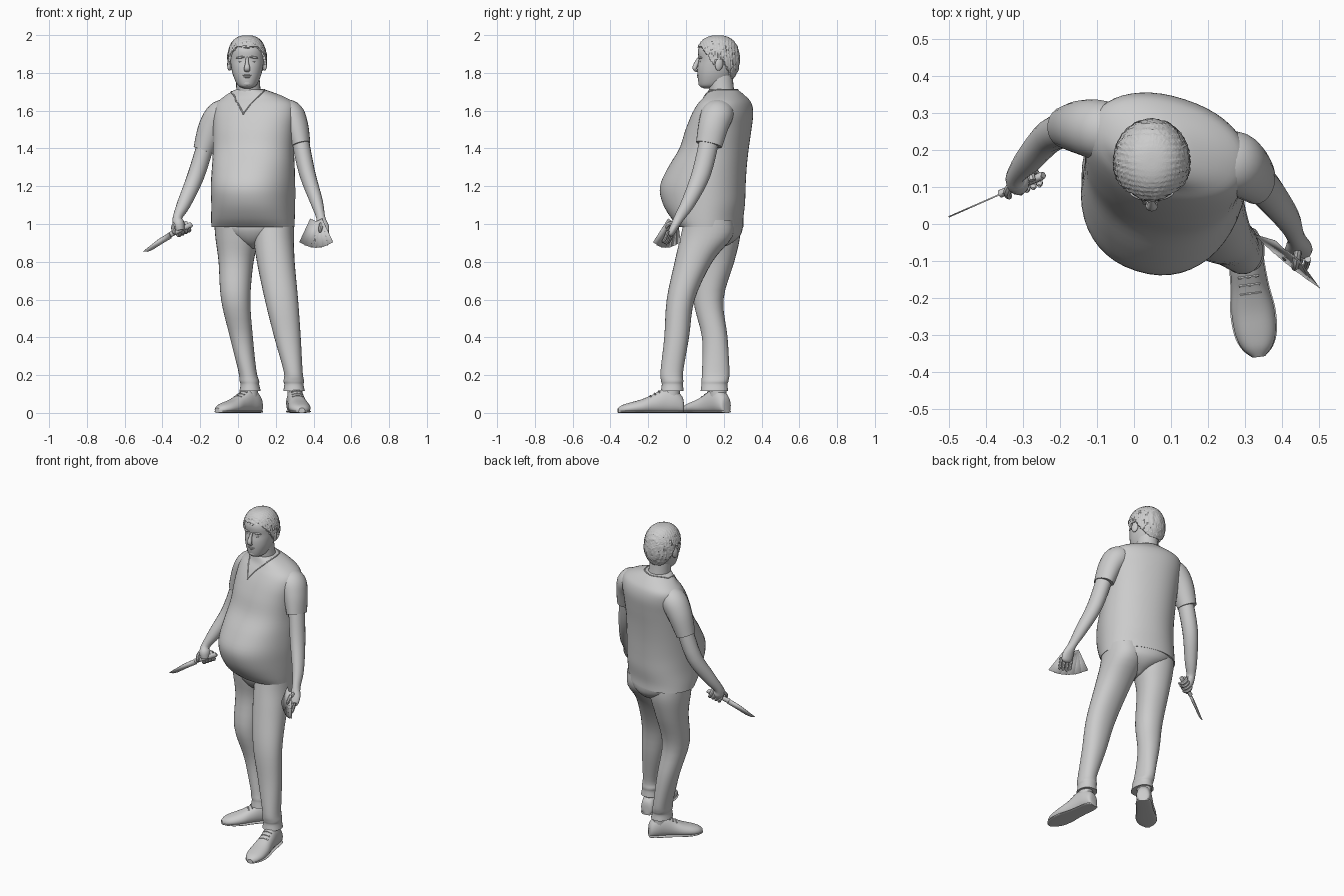
import bpy, bmesh, math, random
from mathutils import Vector, Matrix

random.seed(3)


def sp(v, p):
    return math.copysign(abs(v) ** p, v)


def make(name, verts, faces, angle=40):
    me = bpy.data.meshes.new(name)
    me.from_pydata([tuple(v) for v in verts], [], faces)
    bm = bmesh.new()
    bm.from_mesh(me)
    bmesh.ops.recalc_face_normals(bm, faces=bm.faces)
    bm.to_mesh(me)
    bm.free()
    ob = bpy.data.objects.new(name, me)
    bpy.context.collection.objects.link(ob)
    bpy.ops.object.select_all(action='DESELECT')
    ob.select_set(True)
    bpy.context.view_layer.objects.active = ob
    bpy.ops.object.shade_smooth_by_angle(angle=math.radians(angle))
    return ob


def smooth(rows, k):
    # Catmull-Rom interpolation of section parameters
    out = []
    for i in range(len(rows) - 1):
        a, b, c, d = (rows[max(0, i - 1)], rows[i], rows[i + 1], rows[min(len(rows) - 1, i + 2)])
        for j in range(k):
            t = j / k
            out.append([0.5 * (2 * q + (r - p) * t + (2 * p - 5 * q + 4 * r - s) * t * t
                               + (3 * q - p - 3 * r + s) * t ** 3) for p, q, r, s in zip(a, b, c, d)])
    return out + [list(rows[-1])]


def loft(name, rings):
    n = len(rings[0])
    verts = [v for r in rings for v in r]
    faces = [(i * n + j, i * n + (j + 1) % n, (i + 1) * n + (j + 1) % n, (i + 1) * n + j)
             for i in range(len(rings) - 1) for j in range(n)]
    faces += [tuple(range(n)), tuple(range(len(verts) - n, len(verts)))]
    return make(name, verts, faces)


def stack(name, rows, n=32, p=0.92, k=4):
    # level sections: x, y, z, half width, front depth, back depth, turn
    rings = []
    for x, y, z, w, f, b, yaw in smooth(rows, k):
        rot = Matrix.Rotation(math.radians(yaw), 3, 'Z')
        ring = []
        for j in range(n):
            c, s = math.cos(math.tau * j / n), math.sin(math.tau * j / n)
            ring.append(Vector((x, y, z)) + rot @ Vector((w * sp(c, p), (b if s > 0 else f) * sp(s, p), 0)))
        rings.append(ring)
    return loft(name, rings)


def tube(name, rows, n=16, k=4, ref=(1, 0, 0)):
    # sections across a path: x, y, z, two radii
    rows = smooth(rows, k)
    pts = [Vector(r[:3]) for r in rows]
    rings = []
    for i, r in enumerate(rows):
        t = (pts[min(i + 1, len(pts) - 1)] - pts[max(i - 1, 0)]).normalized()
        a = Vector(ref)
        a = (a - t * a.dot(t)).normalized()
        b = t.cross(a)
        rings.append([pts[i] + a * r[3] * math.cos(math.tau * j / n) + b * r[4] * math.sin(math.tau * j / n)
                      for j in range(n)])
    return loft(name, rings)


def ball(name, loc, rad, rot=(0, 0, 0), seg=20):
    bm = bmesh.new()
    bmesh.ops.create_uvsphere(bm, u_segments=seg, v_segments=seg // 2, radius=1)
    me = bpy.data.meshes.new(name)
    bm.to_mesh(me)
    bm.free()
    me.shade_smooth()
    ob = bpy.data.objects.new(name, me)
    ob.location, ob.scale, ob.rotation_euler = loc, rad, rot
    bpy.context.collection.objects.link(ob)


def plate(name, outline, plane, thick):
    ob = make(name, [(x, plane(x, z), z) for x, z in outline], [tuple(range(len(outline)))])
    m = ob.modifiers.new('thickness', 'SOLIDIFY')
    m.thickness, m.offset = thick, 0


# Shirt body with round belly
shirt = stack('shirt', [
    (.078, .125, .985, .222, .15, .172, -16), (.08, .122, 1.03, .222, .195, .175, -16),
    (.083, .117, 1.11, .22, .24, .19, -17), (.083, .115, 1.2, .22, .253, .195, -18),
    (.083, .13, 1.3, .218, .222, .185, -18), (.082, .15, 1.4, .216, .178, .175, -18),
    (.085, .17, 1.5, .22, .163, .168, -18), (.09, .19, 1.58, .225, .148, .155, -18),
    (.092, .205, 1.635, .215, .13, .13, -18), (.086, .208, 1.67, .17, .105, .105, -18),
    (.068, .2, 1.705, .095, .08, .08, -14), (.062, .195, 1.712, .07, .07, .07, -10)], n=48)

# V-shaped collar laid on the shirt
bpy.context.view_layer.update()
collar = smooth([(-.035, .23, 1.7), (-.04, .16, 1.7), (-.015, .09, 1.66), (.02, .04, 1.6), (.024, .04, 1.6),
                 (.07, .07, 1.65), (.13, .13, 1.69), (.13, .23, 1.7), (.05, .27, 1.7), (-.035, .23, 1.7)], 6)
tube('collar', [(*shirt.closest_point_on_mesh(Vector(q))[1], .004, .004) for q in collar], n=8, k=1, ref=(0, 0, 1))

# Sleeves flowing out of the shoulders, and arms
Y = (0, 1, 0)
tube('right_sleeve', [(-.01, .235, 1.605, .06, .05), (-.085, .253, 1.583, .08, .075), (-.138, .262, 1.51, .074, .072),
                      (-.183, .262, 1.39, .058, .055)], n=24, ref=Y, k=6)
tube('left_sleeve', [(.2, .185, 1.605, .07, .05), (.268, .167, 1.583, .085, .075), (.305, .145, 1.52, .08, .067),
                     (.332, .122, 1.42, .07, .052)], n=24, ref=Y, k=6)
tube('right_arm', [(-.165, .26, 1.44, .046, .05), (-.225, .24, 1.25, .045, .046), (-.285, .175, 1.11, .037, .038),
                   (-.32, .132, 1.035, .025, .028), (-.315, .115, 1.0, .032, .036), (-.307, .108, .965, .024, .028)])
tube('left_arm', [(.328, .125, 1.45, .046, .052), (.366, .082, 1.27, .043, .05), (.415, .016, 1.12, .034, .038),
                  (.438, -.035, 1.035, .024, .027), (.446, -.062, .985, .036, .022), (.444, -.08, .95, .034, .018),
                  (.442, -.087, .94, .012, .008)])

# Left fingers behind the cards, thumb in front
for i in range(4):
    x = .417 + .018 * i
    y = -.068 - .009 * i
    tube('left_finger', [(x, y, .965, .009, .009), (x - .004, y - .015, .925, .009, .009),
                         (x - .008, y - .025, .9 + .004 * abs(i - 1), .008, .008),
                         (x - .009, y - .027, .893 + .004 * abs(i - 1), .003, .003)], n=8)
tube('left_thumb', [(.445, -.06, 1.01, .01, .01), (.44, -.1, .995, .011, .011), (.435, -.118, .965, .009, .009),
                    (.434, -.12, .955, .003, .003)], n=8)

# Fan of playing cards
for i in range(5):
    a = math.radians(-25 + 12.5 * i)
    d, s = (math.sin(a), -math.cos(a)), (math.cos(a), math.sin(a))
    plate('card', [(.414 + d[0] * l + s[0] * w, 1.025 + d[1] * l + s[1] * w)
                   for l, w in ((.01, -.03), (.148, -.03), (.148, .03), (.01, .03))],
          lambda x, z: -.03 - .83 * (x - .335) + .25 * (z - .93) + .0006 * i, .001)

# Knife held in the right fist
tube('knife_handle', [(-.245, .132, .999, .01, .008), (-.255, .128, .993, .015, .011), (-.31, .104, .966, .013, .01),
                      (-.362, .082, .942, .015, .011)], n=12, ref=(0, 0, 1))
plate('knife_blade', [(-.355, .96), (-.42, .92), (-.502, .855), (-.48, .853), (-.455, .862), (-.40, .897), (-.352, .925)],
      lambda x, z: .13 + .44 * (x + .25), .004)
axis = Vector((-.117, -.05, -.055)).normalized()
e1 = axis.cross(Vector((0, 0, 1))).normalized()
e2 = axis.cross(e1)
for i in range(4):
    c = Vector((-.268, .122, .985)) + axis * .02 * i
    tube('right_finger', [(*(c + (e1 * math.cos(t) + e2 * math.sin(t)) * .023), r, r)
                          for t, r in ((-1.6, .011), (-.6, .011), (.4, .011), (1.4, .011), (2.4, .009), (2.9, .004))],
         n=8, ref=axis)
tube('right_thumb', [(-.325, .12, 1.02, .011, .011), (-.343, .088, .985, .011, .011), (-.338, .075, .955, .009, .009),
                     (-.332, .075, .948, .003, .003)], n=8)

# Trousers
stack('trouser_seat', [(.09, .13, .87, .012, .04, .05, -17), (.088, .135, .9, .07, .09, .11, -17),
                       (.086, .14, .94, .15, .125, .145, -17), (.085, .14, .985, .195, .14, .155, -17),
                       (.085, .14, 1.03, .2, .13, .15, -17)])
stack('right_trouser_leg', [
    (-.01, .165, 1.02, .115, .13, .115, -10), (-.004, .165, .93, .115, .12, .12, -10), (-.01, .16, .8, .092, .1, .095, -10),
    (-.012, .12, .6, .077, .08, .078, -10), (.018, .152, .4, .06, .067, .068, -10), (.05, .155, .22, .048, .07, .075, 0),
    (.06, .155, .17, .052, .073, .07, 0), (.063, .152, .15, .049, .07, .067, 0), (.064, .152, .115, .057, .075, .072, 0)])
stack('left_trouser_leg', [
    (.19, .11, 1.02, .105, .12, .14, -5), (.189, .1, .93, .107, .13, .145, -5), (.2, .04, .8, .1, .1, .1, 0),
    (.23, -.028, .6, .088, .074, .074, 0), (.262, -.05, .4, .07, .065, .066, 0), (.292, -.075, .22, .05, .06, .06, 0),
    (.295, -.072, .17, .054, .06, .058, 0), (.296, -.072, .15, .051, .056, .056, 0), (.297, -.072, .115, .057, .062, .06, 0)])

# Shoes with soles and laces
profile = [(0, .022, .06), (.01, .037, .09), (.05, .045, .125), (.1, .046, .13), (.16, .05, .098), (.22, .058, .072),
           (.28, .055, .055), (.32, .04, .042), (.345, .016, .026)]
for side, heel, toe in (('right', (.112, .217), (-.11, -.008)), ('left', (.293, -.013), (.338, -.36))):
    h0, d = Vector((*heel, 0)), Vector((*toe, 0)) - Vector((*heel, 0))
    k, d = d.length / .345, d.normalized()
    s = Vector((-d.y, d.x, 0))
    for part, grow, flat in (('shoe', 1, None), ('sole', 1.06, .016)):
        rings = []
        for l, w, h in smooth(profile, 4):
            h = flat or h
            ring = []
            for j in range(24):
                u, v = sp(math.cos(math.tau * j / 24), .75), sp(math.sin(math.tau * j / 24), .75)
                ring.append(h0 + d * l * k + s * w * grow * u * (1 - .2 * max(v, 0)) + Vector((0, 0, h / 2 * (1 + v))))
            rings.append(ring)
        loft(side + '_' + part, rings)
    a = h0 + d * .065
    tube(side + '_ankle', [(a.x, a.y, .06, .04, .045), (a.x, a.y, .17, .04, .045)], k=2)
    for l, z in ((.13, .116), (.152, .103), (.175, .091)):
        c = h0 + d * l * k
        tube(side + '_lace', [(*(c + s * q + Vector((0, 0, z - abs(q) * .25))), .004, .004)
                              for q in (-.028, 0, .028)], n=6, k=2, ref=(0, 0, 1))

# Neck and head
tube('neck', [(.057, .2, 1.62, .085, .085), (.056, .19, 1.69, .066, .067), (.05, .178, 1.8, .062, .068)], n=24)
X = .048
stack('head', [(X, .12, 1.718, .018, .025, .03, 0), (X, .13, 1.728, .042, .056, .06, 0), (X, .14, 1.748, .058, .074, .08, 0),
               (X, .15, 1.79, .075, .089, .1, 0), (X, .16, 1.83, .084, .099, .108, 0), (X, .165, 1.87, .089, .098, .108, 0),
               (X, .17, 1.92, .09, .106, .1, 0), (X, .175, 1.96, .075, .088, .085, 0), (X, .175, 1.985, .03, .03, .03, 0)],
      p=.95)
tube('nose', [(X, .07, 1.88, .007, .008), (X, .058, 1.855, .009, .012), (X, .046, 1.826, .016, .012),
              (X, .056, 1.812, .015, .008), (X, .066, 1.808, .006, .004)], n=12)
ball('upper_lip', (X, .066, 1.787), (.024, .009, .005))
ball('lower_lip', (X, .068, 1.778), (.02, .009, .006))
ball('chin', (X, .083, 1.745), (.026, .018, .018))
for m in (-1, 1):
    ball('eye', (X + m * .034, .08, 1.86), (.013, .009, .006), (0, 0, m * .3))
    ball('brow', (X + m * .036, .075, 1.882), (.025, .008, .006), (0, m * .12, m * .35))
    ball('ear', (X + m * .092, .175, 1.845), (.012, .022, .034), (-.15, 0, m * .35))

# Short hair: combed cap hugging the skull, trimmed around face and ears
bm = bmesh.new()
bmesh.ops.create_uvsphere(bm, u_segments=96, v_segments=64, radius=1)
for v in bm.verts:
    x, y, z = v.co
    r = math.hypot(x, y)
    g = sp(r, .78) / max(r, 1e-6) * (1 + random.uniform(-.012, .012) + .012 * math.sin(50 * y + 8 * z))
    g *= 1 - .3 * max(0, -z) ** 1.3
    v.co = (X + .105 * x * g, .168 + .118 * y * g, 1.86 + .139 * sp(z, .85))


def hairline(c):
    # fringe with a side sweep, sideburns, clear ears, nape
    if c.y < .085:
        return 1.935 + .12 * (c.x - X) * (1 if c.x > X else -.3)
    if c.y < .15:
        return 1.93 - (c.y - .085) * 1.35
    return 1.87 if c.y < .195 else 1.87 - min(.1, (c.y - .195) * 2)


def clear(f):
    c = f.calc_center_median()
    return c.z < hairline(c)


bmesh.ops.delete(bm, geom=[f for f in bm.faces if clear(f)], context='FACES')
me = bpy.data.meshes.new('hair')
bm.to_mesh(me)
bm.free()
hair = bpy.data.objects.new('hair', me)
bpy.context.collection.objects.link(hair)
mod = hair.modifiers.new('thickness', 'SOLIDIFY')
mod.thickness, mod.offset = .012, -1
